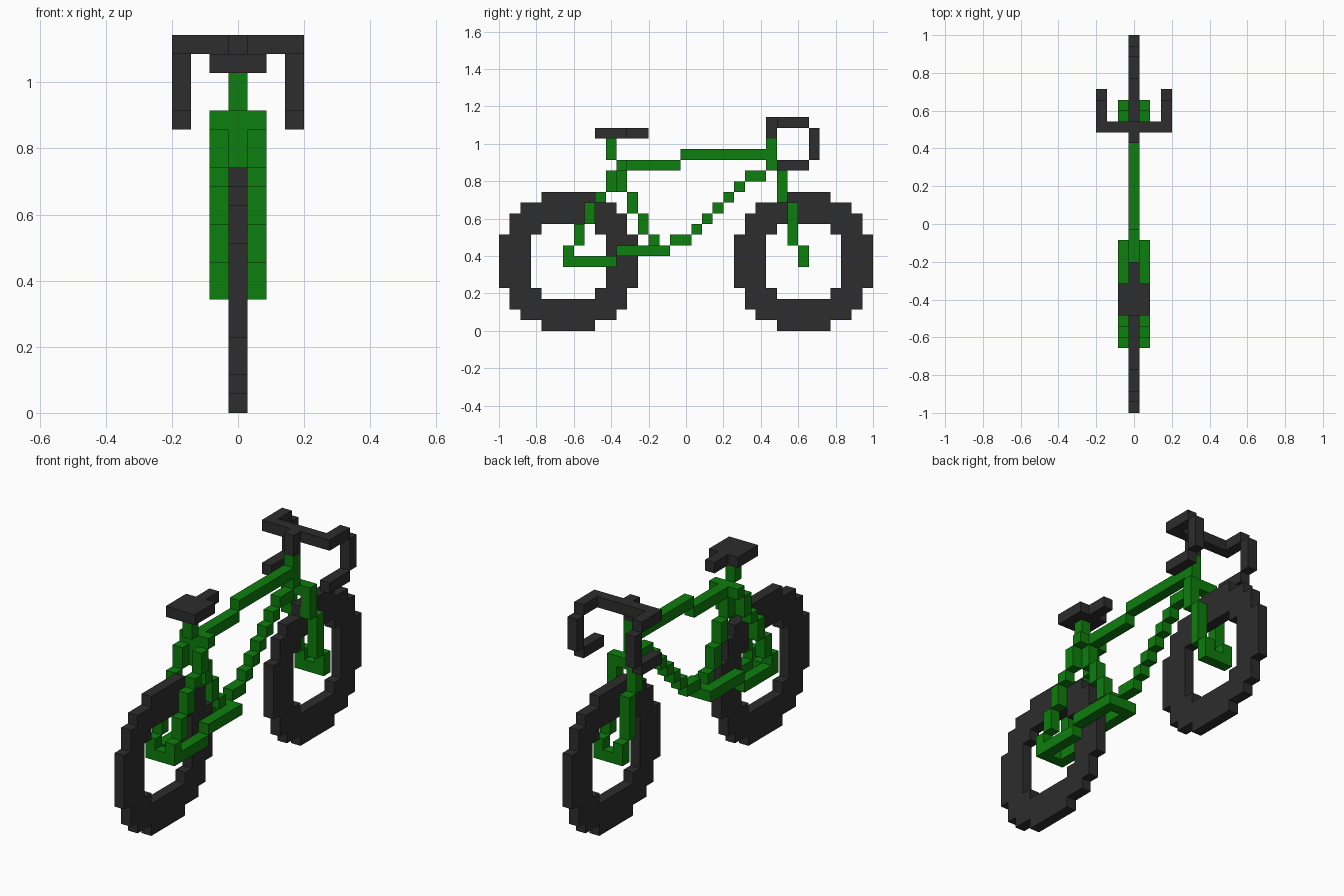
import bpy, bmesh

if "Cube" in bpy.data.objects:
    bpy.data.objects.remove(bpy.data.objects["Cube"])

V = 2 / 35  # voxel size; cells are (i, j, k): i = 0 is the middle, j runs along y, k up


def material(name, rgb):
    m = bpy.data.materials.new(name)
    m.diffuse_color = (*rgb, 1)
    m.use_nodes = True
    m.node_tree.nodes["Principled BSDF"].inputs["Base Color"].default_value = m.diffuse_color
    return m


GREEN = material("frame green", (0.004, 0.21, 0.004))
DARK = material("rubber dark grey", (0.026, 0.026, 0.026))
parts = []


def block(i, j, k):
    """Cells of a solid box from inclusive (low, high) ranges."""
    return {(a, b, c) for a in range(i[0], i[1] + 1)
            for b in range(j[0], j[1] + 1) for c in range(k[0], k[1] + 1)}


def run(steps, sides=(0,)):
    """Stepped tube: boxes (j0, j1, k0, k1) repeated on each side column."""
    cells = set()
    for s in sides:
        for j0, j1, k0, k1 in steps:
            cells |= block((s, s), (j0, j1), (k0, k1))
    return cells


def wheel(cj, ck=6):
    """Flat blocky ring, from half-widths per row."""
    outer = [6, 6, 6, 5, 5, 4, 2]
    inner = [3, 3, 3, 2, -1, -1, -1]
    return {(0, cj + dj, ck + dk) for dk in range(-6, 7) for dj in range(-6, 7)
            if inner[abs(dk)] < abs(dj) <= outer[abs(dk)]}


def part(name, cells, mat):
    parts.append((name, cells, mat))


# Wheels
part("rear_wheel", wheel(6), DARK)
part("front_wheel", wheel(28), DARK)

# Seat and post
part("seat", block((-1, 1), (9, 11), (18, 18)) | block((0, 0), (12, 13), (18, 18)), DARK)
part("seat_post", run([(10, 10, 16, 17)]), GREEN)

# Main frame tubes
part("top_tube", run([(11, 16, 15, 15), (17, 24, 16, 16)]) | block((-1, 1), (11, 11), (15, 15)), GREEN)
part("seat_tube", run([(11, 11, 13, 14), (12, 12, 11, 12), (13, 13, 9, 10), (14, 14, 8, 8)]), GREEN)
part("head_tube", run([(25, 25, 15, 17)]), GREEN)
part("down_tube", run([(16, 17, 8, 8)] + [(18 + n, 18 + n, 9 + n, 9 + n) for n in range(5)]
                      + [(23, 24, 14, 14)]), GREEN)

# Rear stays, joined at the axle and the crank
part("chain_stays", run([(6, 10, 6, 6), (11, 15, 7, 7)], (-1, 1))
     | {(0, 6, 6), (0, 15, 7)}, GREEN)
part("seat_stays", run([(6, 6, 7, 7), (7, 7, 8, 9), (8, 8, 10, 11), (9, 9, 12, 12),
                        (10, 10, 13, 14)], (-1, 1)), GREEN)

# Front fork with crown and axle
part("front_fork", run([(26, 26, 12, 14), (27, 27, 8, 11), (28, 28, 6, 7)], (-1, 1))
     | {(0, 26, 14), (0, 28, 6)}, GREEN)

# Drop handlebar
part("stem", run([(25, 25, 18, 19)]), DARK)
part("handlebar", block((-3, 3), (26, 26), (19, 19))
     | run([(27, 28, 19, 19), (29, 29, 16, 18), (26, 28, 15, 15)], (-3, 3)), DARK)

# Outer faces only: corners listed counter-clockwise from outside
FACES = {
    (1, 0, 0): [(1, 0, 0), (1, 1, 0), (1, 1, 1), (1, 0, 1)],
    (-1, 0, 0): [(0, 0, 0), (0, 0, 1), (0, 1, 1), (0, 1, 0)],
    (0, 1, 0): [(0, 1, 0), (0, 1, 1), (1, 1, 1), (1, 1, 0)],
    (0, -1, 0): [(0, 0, 0), (1, 0, 0), (1, 0, 1), (0, 0, 1)],
    (0, 0, 1): [(0, 0, 1), (1, 0, 1), (1, 1, 1), (0, 1, 1)],
    (0, 0, -1): [(0, 0, 0), (0, 1, 0), (1, 1, 0), (1, 0, 0)],
}
filled = set().union(*(c for _, c, _ in parts))

for name, cells, mat in parts:
    bm = bmesh.new()
    verts = {}
    for c in sorted(cells):
        for d, corners in FACES.items():
            if tuple(a + b for a, b in zip(c, d)) in filled:
                continue
            loop = []
            for q in corners:
                p = tuple(a + b for a, b in zip(c, q))
                if p not in verts:
                    verts[p] = bm.verts.new(((p[0] - 0.5) * V, p[1] * V - 1, p[2] * V))
                loop.append(verts[p])
            bm.faces.new(loop)
    me = bpy.data.meshes.new(name)
    bm.to_mesh(me)
    bm.free()
    me.materials.append(mat)
    bpy.context.collection.objects.link(bpy.data.objects.new(name, me))
